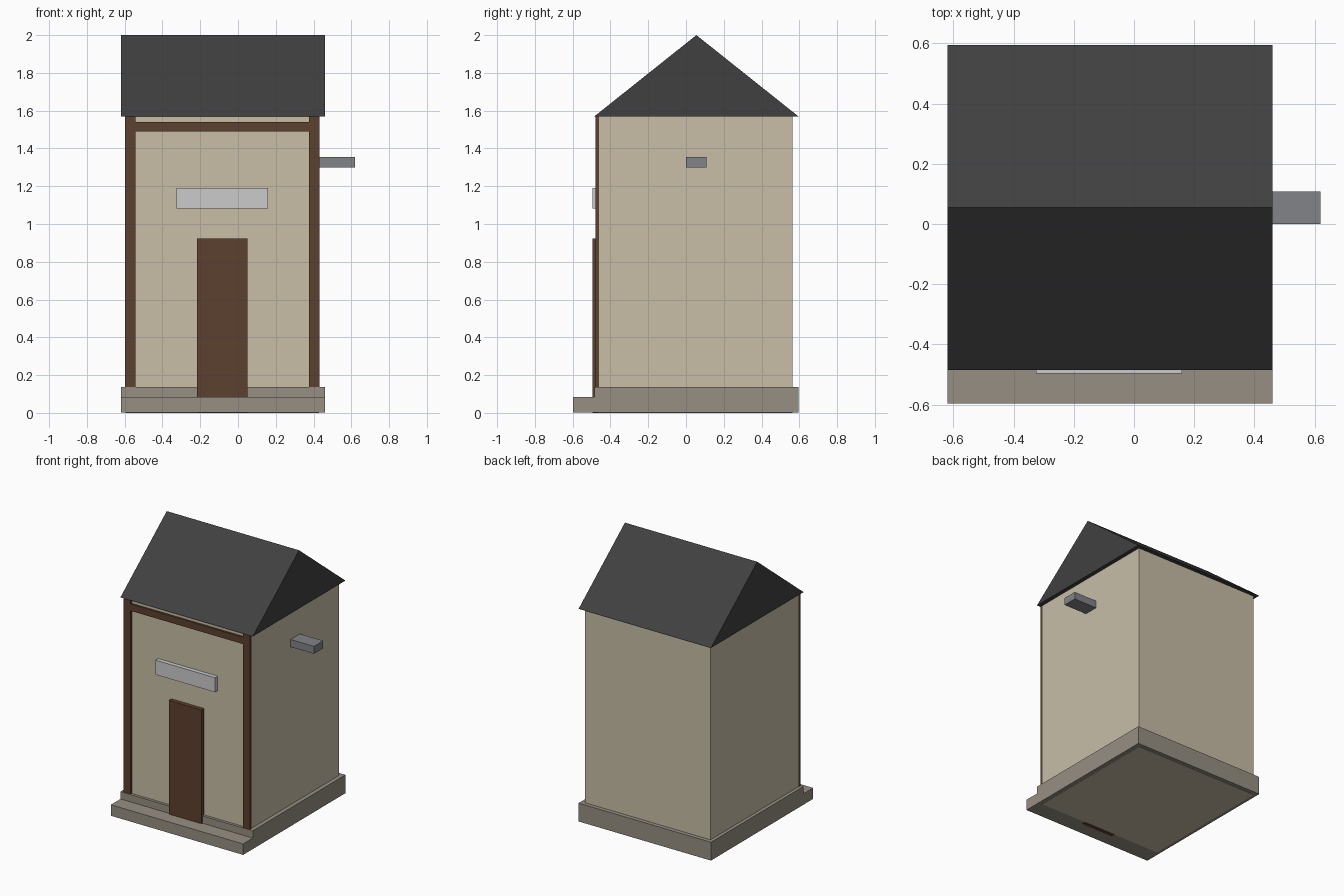
import bpy

if "Cube" in bpy.data.objects:
    bpy.data.objects.remove(bpy.data.objects["Cube"])


def material(name, r, g, b):
    # sRGB 0-255 to linear
    def lin(c):
        c /= 255
        return c / 12.92 if c <= 0.04045 else ((c + 0.055) / 1.055) ** 2.4
    m = bpy.data.materials.new(name)
    m.diffuse_color = (lin(r), lin(g), lin(b), 1)
    m.use_nodes = True
    m.node_tree.nodes["Principled BSDF"].inputs["Base Color"].default_value = m.diffuse_color
    return m


PLASTER = material("cream plaster", 200, 190, 167)
STONE = material("grey stone", 150, 143, 131)
WOOD = material("brown wood", 92, 65, 46)
SLATE = material("dark slate", 64, 64, 64)
SIGN = material("pale grey", 203, 203, 203)
METAL = material("mid grey", 130, 131, 135)


def add_mesh(name, verts, faces, mat):
    me = bpy.data.meshes.new(name)
    me.from_pydata(verts, [], faces)
    me.materials.append(mat)
    ob = bpy.data.objects.new(name, me)
    bpy.context.collection.objects.link(ob)
    return ob


def extrude_x(name, profile, x0, x1, mat):
    """Closed prism from a counter-clockwise (y, z) profile swept along x."""
    n = len(profile)
    verts = [(x, y, z) for x in (x0, x1) for y, z in profile]
    faces = [tuple(reversed(range(n))), tuple(range(n, 2 * n))]
    faces += [(i, (i + 1) % n, n + (i + 1) % n, n + i) for i in range(n)]
    return add_mesh(name, verts, faces, mat)


def box(name, x, y, z, mat):
    profile = [(y[0], z[0]), (y[1], z[0]), (y[1], z[1]), (y[0], z[1])]
    return extrude_x(name, profile, x[0], x[1], mat)


# Stone plinth with a low front step, as one stepped profile
extrude_x("plinth_and_step",
          [(-0.597, 0.002), (0.595, 0.002), (0.595, 0.137), (-0.485, 0.137),
           (-0.485, 0.083), (-0.597, 0.083)], -0.62, 0.46, STONE)

# Main body, reaching down through the plinth
box("walls", (-0.595, 0.43), (-0.465, 0.565), (0, 1.575), PLASTER)

# Gabled roof, solid triangular prism
extrude_x("roof", [(-0.485, 1.57), (0.595, 1.57), (0.055, 2.0)],
          -0.62, 0.46, SLATE)

# Timber frame on the front, mirrored about the wall's centre line
CX = -0.0825
for side, label in ((-1, "left"), (1, "right")):
    xs = sorted((CX + side * 0.459, CX + side * 0.515))
    box(label + "_post", xs, (-0.48, -0.46), (0.13, 1.57), WOOD)
box("top_beam", (-0.5415, 0.3765), (-0.48, -0.46), (1.49, 1.54), WOOD)

# Door, sign plate and side vent
box("door", (-0.217, 0.05), (-0.496, -0.46), (0, 0.922), WOOD)
box("sign_plate", (-0.326, 0.16), (-0.496, -0.46), (1.083, 1.19), SIGN)
box("side_vent", (0.42, 0.62), (0.0, 0.108), (1.30, 1.355), METAL)
